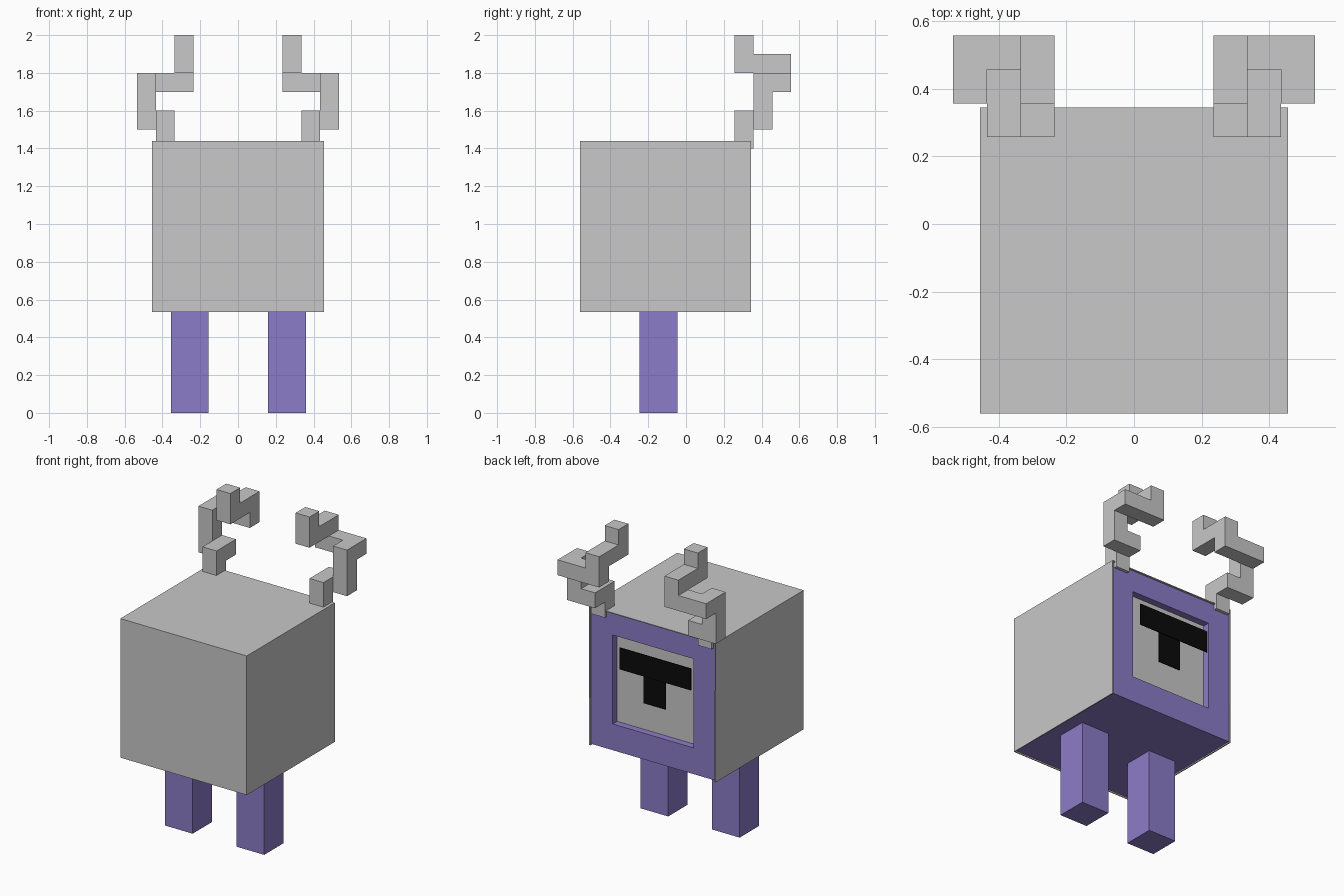
import bpy, bmesh
from mathutils import Vector

cube = bpy.data.objects.get("Cube")
if cube:
    bpy.data.objects.remove(cube)


def material(name, rgb):
    m = bpy.data.materials.new(name)
    m.use_nodes = True
    m.diffuse_color = (*rgb, 1)
    m.node_tree.nodes["Principled BSDF"].inputs["Base Color"].default_value = (*rgb, 1)
    return m


GREY = material("light grey", (0.578, 0.578, 0.578))
PURPLE = material("purple", (0.262, 0.2, 0.578))
BLACK = material("black", (0.003, 0.003, 0.003))


def add_box(bm, lo, hi):
    """Add a box between two corners to a bmesh."""
    lo, hi = Vector(lo), Vector(hi)
    for v in bmesh.ops.create_cube(bm, size=1)["verts"]:
        v.co = (lo + hi) / 2 + v.co * (hi - lo)


def finish(bm, name, *mats):
    bmesh.ops.recalc_face_normals(bm, faces=bm.faces)
    mesh = bpy.data.meshes.new(name)
    bm.to_mesh(mesh)
    bm.free()
    for m in mats:
        mesh.materials.append(m)
    ob = bpy.data.objects.new(name, mesh)
    bpy.context.collection.objects.link(ob)
    return ob


def boxes(name, mat, *corners):
    bm = bmesh.new()
    for lo, hi in corners:
        add_box(bm, lo, hi)
    return finish(bm, name, mat)


# Thin shell, open at the bottom and on the face side
bm = bmesh.new()
add_box(bm, (-0.455, -0.56, 0.535), (0.455, 0.345, 1.44))
bm.normal_update()
open_sides = [f for f in bm.faces if f.normal.y > 0.9 or f.normal.z < -0.9]
bmesh.ops.delete(bm, geom=open_sides, context="FACES")
shell = finish(bm, "shell", GREY)
# Normals of the open shell are made to point outward
me = shell.data
if sum(p.normal.dot(p.center - Vector((0, -0.1, 0.98))) for p in me.polygons) < 0:
    me.flip_normals()
solid = shell.modifiers.new("thickness", "SOLIDIFY")
solid.thickness = 0.008
solid.offset = -1

# Body inside the shell, with a square recessed eye socket
bm = bmesh.new()
add_box(bm, (-0.447, -0.552, 0.542), (0.447, 0.337, 1.432))
bm.normal_update()
face = max(bm.faces, key=lambda f: f.normal.y)
bmesh.ops.inset_individual(bm, faces=[face], thickness=0.22)
bmesh.ops.translate(bm, verts=face.verts, vec=(0, 0, 0.015))
eye = bmesh.ops.extrude_discrete_faces(bm, faces=[face])["faces"][0]
bmesh.ops.translate(bm, verts=eye.verts, vec=(0, -0.045, 0))
eye.material_index = 1
finish(bm, "body", PURPLE, GREY)

# Pupil and brow
boxes("pupil", BLACK, ((-0.08, 0.318, 0.9), (0.08, 0.325, 1.1)))
boxes("brow", BLACK, ((-0.275, 0.338, 1.085), (0.237, 0.344, 1.226)))

# Legs
for side, x in (("left", 0.26), ("right", -0.255)):
    boxes(side + "_leg", PURPLE, ((x - 0.1, -0.245, 0), (x + 0.1, -0.045, 0.545)))

# Stepped horns: each block is (x, y, z) low and high corners
HORN = [
    ((0.335, 0.257, 1.4), (0.435, 0.357, 1.6)),    # root
    ((0.335, 0.357, 1.5), (0.435, 0.457, 1.6)),    # step back
    ((0.435, 0.357, 1.5), (0.535, 0.457, 1.8)),    # outer upright
    ((0.235, 0.457, 1.7), (0.535, 0.557, 1.8)),    # cross bar
    ((0.235, 0.357, 1.8), (0.335, 0.557, 1.9)),    # forward bar
    ((0.235, 0.257, 1.8), (0.335, 0.357, 2.0)),    # tip
]
for side, s in (("left", 1), ("right", -1)):
    blocks = [((s * a[0], *a[1:]), (s * b[0], *b[1:])) for a, b in HORN]
    boxes(side + "_horn", GREY, *blocks)
